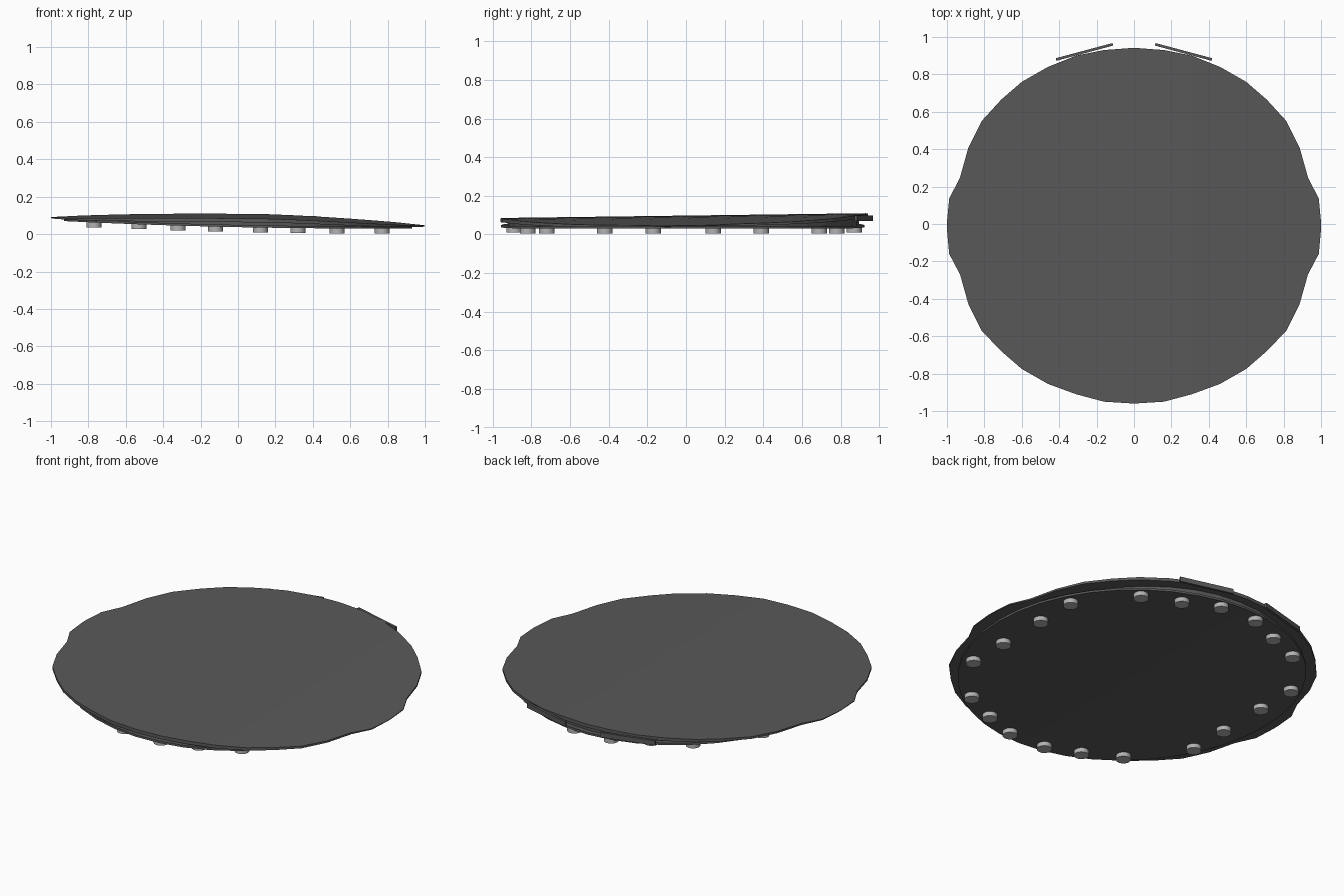
import bpy, bmesh, math
from mathutils import Matrix

if "Cube" in bpy.data.objects:
    bpy.data.objects.remove(bpy.data.objects["Cube"])


def material(name, v):
    m = bpy.data.materials.new(name)
    m.diffuse_color = (v, v, v, 1)
    m.use_nodes = True
    m.node_tree.nodes["Principled BSDF"].inputs["Base Color"].default_value = m.diffuse_color
    return m


DARK = material("dark_grey", 0.1)
LIGHT = material("light_grey", 0.45)


def add(name, bm, mat):
    bmesh.ops.remove_doubles(bm, verts=bm.verts[:], dist=1e-5)
    bmesh.ops.recalc_face_normals(bm, faces=bm.faces[:])
    me = bpy.data.meshes.new(name)
    bm.to_mesh(me)
    bm.free()
    me.materials.append(mat)
    ob = bpy.data.objects.new(name, me)
    bpy.context.collection.objects.link(ob)
    return ob


def interp(pts, x):
    for (x0, z0), (x1, z1) in zip(pts, pts[1:]):
        if x <= x1:
            return z0 + (z1 - z0) * (x - x0) / (x1 - x0)
    return pts[-1][1]


# Height curves along x
TOP = [(-1, .09), (-.6, .096), (-.2, .098), (.2, .094), (.5, .079), (.8, .06), (1, .046)]
BASE = [(-1, .073), (-.75, .061), (-.5, .051), (-.25, .043), (0, .037),
        (.3, .032), (.6, .03), (1, .03)]


def top_z(x, y):
    return interp(TOP, x) + .013 * y


def under_z(x, y):
    return top_z(x, y) - .003 - .017 * math.sqrt(max(0, 1 - x * x))


def base_z(x, y):
    return interp(BASE, x)


def lip_z(x, y):
    return min(base_z(x, y) + .012, under_z(x, y) - .001)


def slab(name, stations, zt, zb, mat):
    """Disc made of strips across y, bent along x by the height functions."""
    bm = bmesh.new()
    rows = [[bm.verts.new((x, y, f(x, y))) for f in (zt, zb) for y in (y0, y1)]
            for x, y0, y1 in stations]
    for a, b in zip(rows, rows[1:]):
        for i, j in ((0, 1), (1, 3), (3, 2), (2, 0)):
            bm.faces.new((a[i], a[j], b[j], b[i]))
    for r in (rows[0], rows[-1]):
        bm.faces.new((r[0], r[1], r[3], r[2]))
    bmesh.ops.remove_doubles(bm, verts=bm.verts[:], dist=1e-5)
    bmesh.ops.dissolve_degenerate(bm, edges=bm.edges[:], dist=1e-5)
    return add(name, bm, mat)


def disc(rx, ry, cy, n=20):
    out = []
    for i in range(n + 1):
        a = math.pi * i / n
        h = max(ry * math.sin(a), .01)
        out.append((-rx * math.cos(a), cy - h, cy + h))
    return out


# Upper cover: forty-sided disc with a bulge at each side
half = [(1, -.03, .01), (.988, -.16, .135), (.93, -.27, .25), (.885, -.43, .41),
        (.815, -.57, .55), (.71, -.68, .665), (.6, -.775, .76), (.46, -.855, .84),
        (.31, -.91, .90), (.16, -.95, .93)]
outline = [(-x, a, b) for x, a, b in half] + [(0, -.96, .942)] + half[::-1]
slab("upper_cover", outline, top_z, under_z, DARK)

# Inner core and bottom plate
slab("inner_core", disc(.90, .91, -.015), under_z, base_z, DARK)
slab("bottom_plate", disc(.93, .94, -.017), lip_z, base_z, DARK)

# Feet around the underside, mirrored in x
spots = [(.12, -.89), (.32, -.82), (.53, -.72), (.77, -.42), (.77, -.17),
         (.77, .14), (.77, .39), (.53, .69), (.32, .78), (.12, .87)]
for x, y in spots:
    for s in (-1, 1):
        bm = bmesh.new()
        z = base_z(s * x, y)
        lo = max(0, z - .026)
        bmesh.ops.create_cone(bm, cap_ends=True, segments=24, radius1=.04, radius2=.04,
                              depth=z + .004 - lo,
                              matrix=Matrix.Translation((s * x, y, (z + .004 + lo) / 2)))
        ob = add("foot", bm, LIGHT)
        ob.data.shade_smooth()
        ob.data.set_sharp_from_angle(angle=math.radians(40))

# Rear tabs
for s in (-1, 1):
    bm = bmesh.new()
    m = (Matrix.Translation((s * .265, .92, .083)) @ Matrix.Rotation(-s * math.radians(15), 4, 'Z')
         @ Matrix.Diagonal((.315, .014, .028, 1)))
    bmesh.ops.create_cube(bm, size=1, matrix=m)
    add("rear_tab", bm, DARK)
